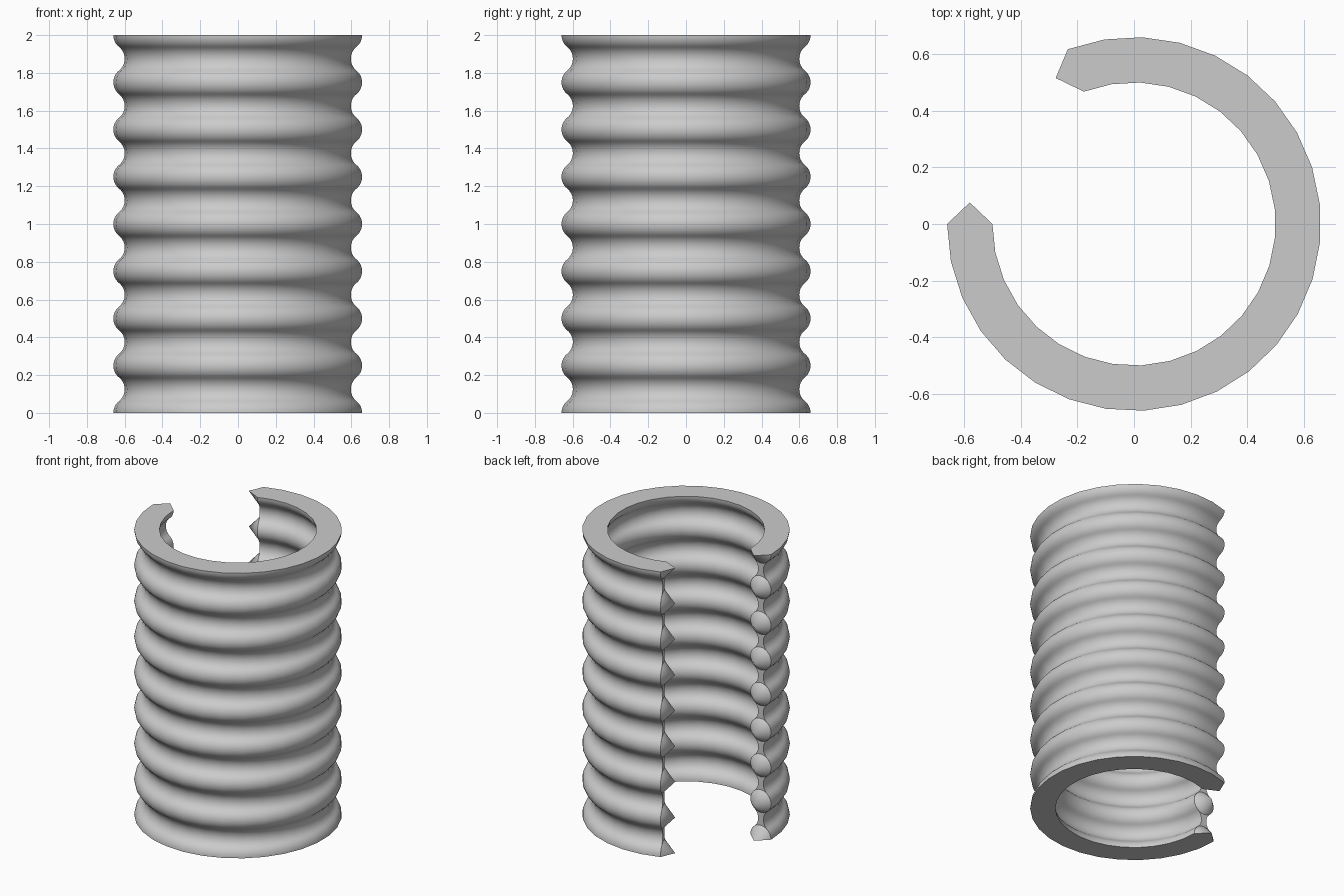
import bpy, bmesh
from math import sin, cos, pi, radians, asin, sqrt
from mathutils import Vector

cube = bpy.data.objects.get("Cube")
if cube:
    bpy.data.objects.remove(cube, do_unlink=True)

RADIUS, TUBE, PITCH, COILS = 0.58, 0.08, 0.25, 8
START, STEP, SEGMENTS = radians(180), radians(11.63), 25
END = START + STEP * SEGMENTS
TIP = 0.076

grey = bpy.data.materials.new("plain grey")
grey.use_nodes = True
colour = (0.6, 0.6, 0.6, 1)
grey.diffuse_color = colour
grey.node_tree.nodes["Principled BSDF"].inputs["Base Color"].default_value = colour


def finish(bm, name):
    bmesh.ops.recalc_face_normals(bm, faces=bm.faces)
    mesh = bpy.data.meshes.new(name)
    bm.to_mesh(mesh)
    bm.free()
    mesh.materials.append(grey)
    ob = bpy.data.objects.new(name, mesh)
    bpy.context.collection.objects.link(ob)
    bpy.ops.object.select_all(action='DESELECT')
    ob.select_set(True)
    bpy.context.view_layer.objects.active = ob
    bpy.ops.object.shade_smooth_by_angle(angle=radians(30))
    return ob


def polar(r, a, z):
    return Vector((r * cos(a), r * sin(a), z))


# Half thickness along the height: round rings joined by equal round grooves
bend = asin(PITCH / 4 / TUBE)
valley = 2 * TUBE * cos(bend)
N = 6
half = [(TUBE * sin(bend * i / N), TUBE * cos(bend * i / N)) for i in range(N)]
half += [(PITCH / 2 - TUBE * sin(bend * (1 - i / N)),
          valley - TUBE * cos(bend * (1 - i / N))) for i in range(N)]
wave = half + [(PITCH / 2, valley - TUBE)] + [(PITCH - z, t) for z, t in half[:0:-1]]
profile = [(k * PITCH + z, t) for k in range(COILS) for z, t in wave]
profile.append((COILS * PITCH, TUBE))

# Ribbed open sleeve: outer and inner walls swept round the arc
bm = bmesh.new()
rings = []
for s in range(SEGMENTS + 1):
    a = START + STEP * s
    outer = [bm.verts.new(polar(RADIUS + t, a, z)) for z, t in profile]
    inner = [bm.verts.new(polar(RADIUS - t, a, z)) for z, t in profile]
    rings.append(outer + inner[::-1])
count = len(rings[0])
for r0, r1 in zip(rings, rings[1:]):
    for i in range(count):
        j = (i + 1) % count
        bm.faces.new((r0[i], r0[j], r1[j], r1[i]))
# Flat slot edges
for ring in (rings[0], rings[-1]):
    for i in range(len(profile) - 1):
        bm.faces.new((ring[i], ring[i + 1], ring[-2 - i], ring[-1 - i]))
finish(bm, "ribbed_sleeve")


# Pointed tip on the end of every ring, halved at the top and bottom
def pointed_tips(name, angle, direction):
    bm = bmesh.new()
    tangent = Vector((-sin(angle), cos(angle), 0)) * direction
    for k in range(COILS + 1):
        z = k * PITCH
        lo = -pi / 2 if k == COILS else 0
        lo = -pi if k == COILS else 0
        span = pi if k in (0, COILS) else 2 * pi
        steps = 12 if span == pi else 24
        tip = bm.verts.new(polar(RADIUS, angle, z) + tangent * TIP)
        rim = []
        for i in range(steps + (span == pi)):
            a = lo + span * i / steps
            rim.append(bm.verts.new(polar(RADIUS + TUBE * cos(a), angle, z + TUBE * sin(a))))
        for i in range(len(rim)):
            bm.faces.new((rim[i], rim[(i + 1) % len(rim)], tip))
        bm.faces.new(rim)
    return finish(bm, name)


pointed_tips("right_slot_tips", START, -1)
pointed_tips("back_slot_tips", END, 1)
